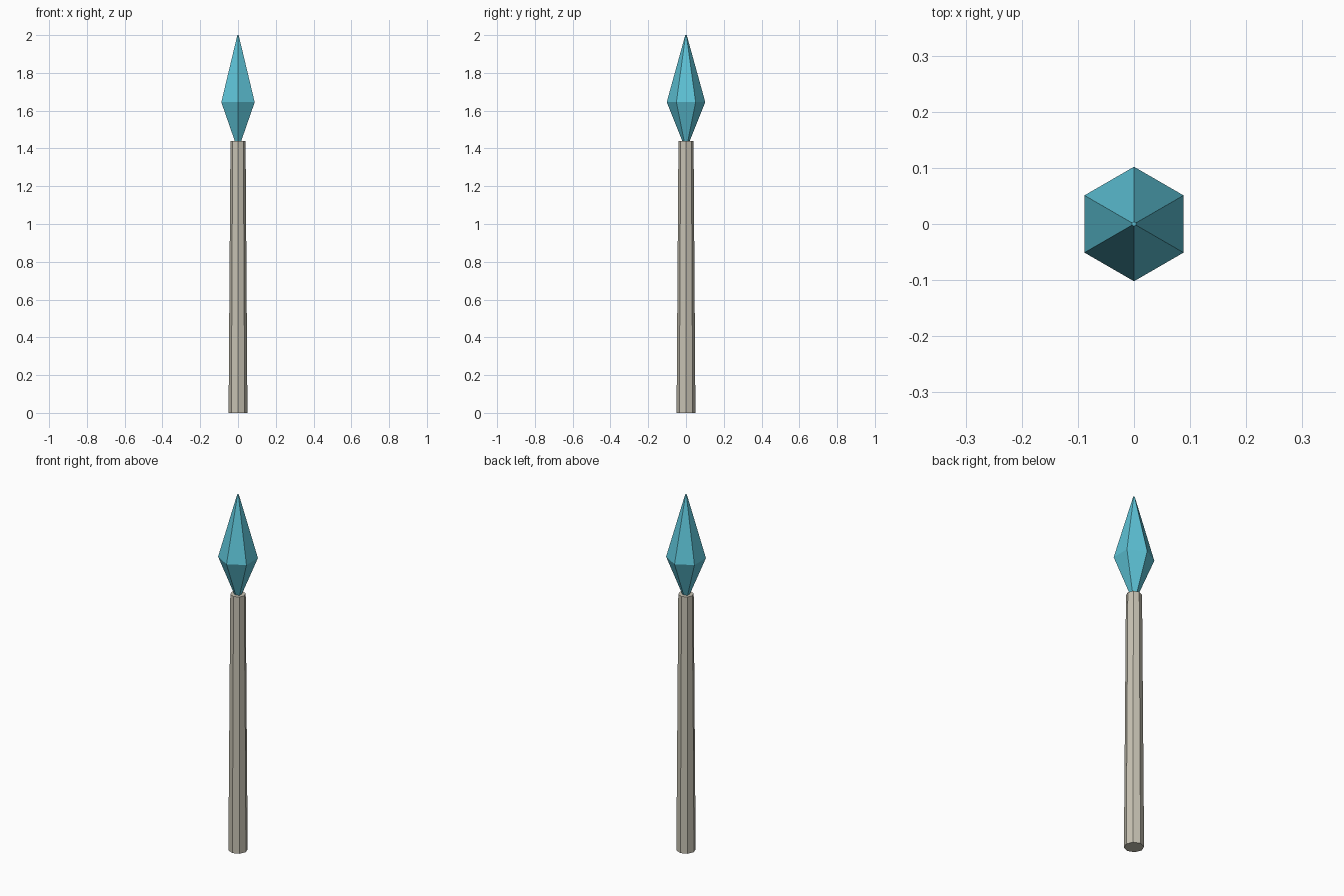
import bpy, bmesh
from math import sin, cos, tau

cube = bpy.data.objects.get("Cube")
if cube:
    bpy.data.objects.remove(cube)


def make_material(name, color):
    mat = bpy.data.materials.new(name)
    mat.use_nodes = True
    mat.diffuse_color = (*color, 1)
    mat.node_tree.nodes["Principled BSDF"].inputs["Base Color"].default_value = (*color, 1)
    return mat


def turned_part(name, sides, profile, mat):
    """Capped, flat-faced solid through (radius, height) rings."""
    bm = bmesh.new()
    rings = [[bm.verts.new((r * sin(tau * i / sides), r * cos(tau * i / sides), z))
              for i in range(sides)] for r, z in profile]
    for low, high in zip(rings, rings[1:]):
        for i in range(sides):
            j = (i + 1) % sides
            bm.faces.new((low[i], low[j], high[j], high[i]))
    bm.faces.new(rings[0])
    bm.faces.new(rings[-1])
    bmesh.ops.recalc_face_normals(bm, faces=bm.faces)
    mesh = bpy.data.meshes.new(name)
    bm.to_mesh(mesh)
    bm.free()
    mesh.materials.append(mat)
    obj = bpy.data.objects.new(name, mesh)
    bpy.context.collection.objects.link(obj)
    return obj


stone = make_material("pale stone", (0.57, 0.54, 0.45))
crystal = make_material("blue crystal", (0.11, 0.54, 0.67))

# Tapered eight-sided pole
turned_part("pole", 8, [(0.05, 0), (0.04, 1.44)], stone)

# Six-sided crystal point, its foot set into the pole
turned_part("crystal_tip", 6, [(0.016, 1.43), (0.102, 1.645), (0.004, 2)], crystal)
